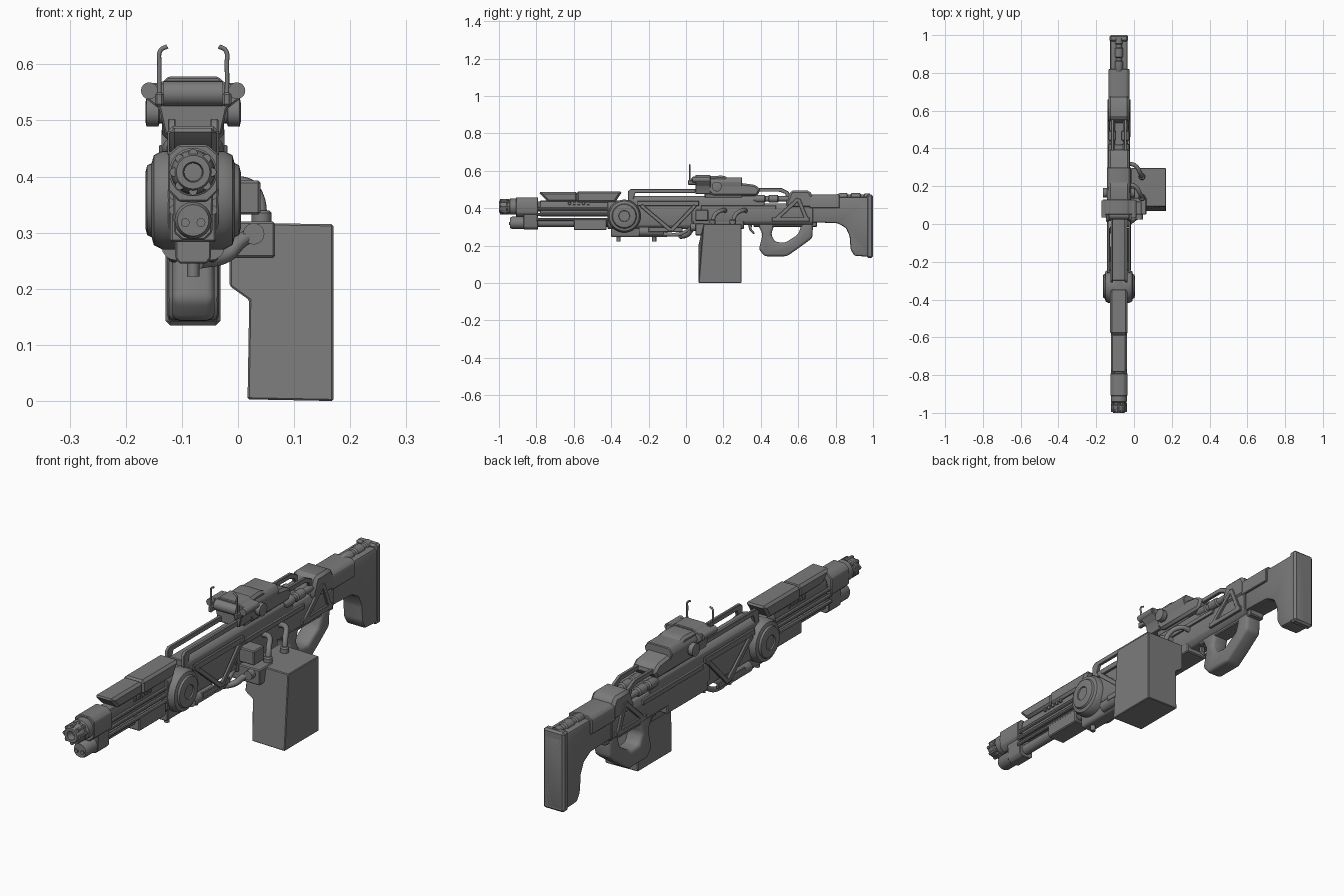
import bpy, bmesh
from math import sin, cos, pi, radians
from mathutils import Vector

cube = bpy.data.objects.get("Cube")
if cube:
    bpy.data.objects.remove(cube, do_unlink=True)

CX = -0.08   # centre line of the long body
grey = bpy.data.materials.new("gunmetal_grey")
grey.use_nodes = True
grey.diffuse_color = (0.2, 0.2, 0.2, 1)
grey.node_tree.nodes["Principled BSDF"].inputs["Base Color"].default_value = grey.diffuse_color


def finish(name, bm, bevel=0, segments=1):
    """Bevel, clean up and link a bmesh as a named part."""
    if bevel:
        edges = [e for e in bm.edges if e.calc_face_angle(0) > 0.3]
        bmesh.ops.bevel(bm, geom=edges, offset=bevel, segments=segments,
                        profile=0.5, affect='EDGES', clamp_overlap=True)
    bmesh.ops.recalc_face_normals(bm, faces=bm.faces)
    mesh = bpy.data.meshes.new(name)
    bm.to_mesh(mesh)
    bm.free()
    mesh.polygons.foreach_set("use_smooth", [True] * len(mesh.polygons))
    mesh.set_sharp_from_angle(angle=radians(32))
    mesh.materials.append(grey)
    part = bpy.data.objects.new(name, mesh)
    bpy.context.collection.objects.link(part)
    return part


def extrude(name, points, direction, bevel=0, segments=1):
    """Extrude a flat polygon along a vector."""
    bm = bmesh.new()
    face = bm.faces.new([bm.verts.new(p) for p in points])
    moved = bmesh.ops.extrude_face_region(bm, geom=[face])["geom"]
    verts = [v for v in moved if isinstance(v, bmesh.types.BMVert)]
    bmesh.ops.translate(bm, verts=verts, vec=direction)
    bmesh.ops.recalc_face_normals(bm, faces=bm.faces)
    return finish(name, bm, bevel, segments)


def side(name, profile, half, off=0, bevel=0.005, segments=1):
    """Side profile (y, z) given a width about the centre line."""
    pts = [(CX + off - half, y, z) for y, z in profile]
    return extrude(name, pts, (2 * half, 0, 0), bevel, segments)


def section(name, profile, y0, y1, bevel=0.003):
    """Half cross-section (x, z), mirrored and run along y."""
    whole = profile + [(-x, z) for x, z in reversed(profile)]
    return extrude(name, [(CX + x, y0, z) for x, z in whole], (0, y1 - y0, 0), bevel)


def box(name, y0, y1, z0, z1, half, off=0, bevel=0.004):
    return side(name, [(y0, z0), (y1, z0), (y1, z1), (y0, z1)], half, off, bevel)


def lathe(name, profile, centre, axis='y', sides=24):
    """Turn (distance, radius) pairs about an axis."""
    bm, rings = bmesh.new(), []
    for t, r in profile:
        ring = []
        for i in range(sides):
            u, v = r * cos(2 * pi * i / sides), r * sin(2 * pi * i / sides)
            local = {'x': (t, u, v), 'y': (u, t, v), 'z': (u, v, t)}[axis]
            ring.append(bm.verts.new(Vector(local) + Vector(centre)))
        rings.append(ring)
    for a, b in zip(rings, rings[1:]):
        for i in range(sides):
            j = (i + 1) % sides
            bm.faces.new((a[i], a[j], b[j], b[i]))
    bm.faces.new(rings[0])
    bm.faces.new(rings[-1])
    return finish(name, bm)


def rod(name, y0, y1, x, z, r, sides=16):
    return lathe(name, [(y0, r), (y1, r)], (CX + x, 0, z), sides=sides)


def tube(name, points, r):
    """Smooth round hose through a few points."""
    curve = bpy.data.curves.new(name, 'CURVE')
    curve.dimensions, curve.bevel_depth, curve.bevel_resolution = '3D', r, 3
    curve.use_fill_caps = True
    spline = curve.splines.new('BEZIER')
    spline.bezier_points.add(len(points) - 1)
    for bp, p in zip(spline.bezier_points, points):
        bp.co = p
        bp.handle_left_type = bp.handle_right_type = 'AUTO'
    spline.resolution_u = 6
    curve.materials.append(grey)
    part = bpy.data.objects.new(name, curve)
    bpy.context.collection.objects.link(part)


def bar(name, a, b, width, off):
    """Flat truss strip between two (y, z) points."""
    a, b = Vector(a), Vector(b)
    n = (b - a).orthogonal().normalized() * width / 2
    side(name, [a + n, b + n, b - n, a - n], 0.006, off, 0.002)


# Shoulder stock
side("stock", [(.66, .46), (.97, .46), (1, .45), (1, .14), (.9, .145), (.88, .18), (.875, .25),
               (.855, .295), (.81, .32), (.66, .325)], .046, bevel=.01, segments=2)
box("butt_pad", .965, 1, .135, .472, .049, bevel=.008)
section("stock_hood", [(.055, .4), (.055, .46), (.04, .472)], .66, .82)
lathe("stock_buffer", [(.8, .012), (.82, .022), (.86, .022), (.865, .016), (.88, .016), (.885, .022),
                       (.93, .022), (.935, .016), (.95, .016), (.955, .02), (.985, .02)], (CX, 0, .458))

# Receiver and rear housing
section("receiver", [(.035, .31), (.052, .33), (.052, .4), (.04, .425)], .03, .68)
section("receiver_spine", [(.045, .41), (.045, .45), (.03, .465)], -.3, .42)
side("rear_housing", [(.53, .42), (.56, .495), (.66, .495), (.68, .46), (.68, .4), (.55, .4)], .056, bevel=.012)
box("receiver_lower", .36, .7, .3, .33, .035)
box("magazine_well", .04, .31, .29, .34, .05)

# Grip with thumb loop, and trigger
side("grip", [(.38, .32), (.41, .26), (.39, .18), (.42, .143), (.54, .143), (.6, .185), (.675, .24),
              (.68, .32), (.62, .32), (.6, .26), (.53, .215), (.475, .22), (.455, .26), (.475, .32)],
     .038, bevel=.014, segments=3)
side("trigger", [(.33, .32), (.355, .32), (.35, .29), (.37, .265), (.36, .262), (.338, .285)], .008, bevel=.002)

# Sight
section("sight_mount", [(.035, .45), (.045, .49), (.065, .54), (.05, .565)], .1, .3)
side("sight_body", [(.11, .5), (.11, .57), (.2, .575), (.24, .555), (.29, .535), (.37, .525), (.4, .5),
                    (.38, .465), (.14, .465)], .055, bevel=.01)
section("sight_front", [(.05, .475), (.06, .52), (.085, .54), (.085, .565), (.055, .568), (.045, .578)], .05, .13)
lathe("sight_lens", [(-.053, .022), (.053, .022)], (CX, .047, .548), 'x')
lathe("sight_knobs", [(-.085, .017), (-.083, .026), (-.062, .026), (-.06, .02), (.06, .02),
                      (.062, .026), (.083, .026), (.085, .017)], (CX, .165, .515), 'x')

# Core around the barrels
section("front_core", [(.03, .29), (.045, .31), (.045, .42), (.035, .44)], -.42, .06)
section("barrel_tray", [(.028, .355), (.034, .365), (.034, .42), (.028, .44)], -.78, -.4)
section("lower_housing", [(.025, .245), (.032, .255), (.032, .31)], -.4, -.1)
box("lower_guard", -.6, -.425, .283, .345, .041)
for i, y in enumerate((-.36, -.17)):
    lathe(f"lower_plug_{i}", [(.222, .011), (.26, .011)], (CX, y, 0), 'z', 12)

# Top cover in two sections
side("cover_front", [(-.79, .487), (-.58, .487), (-.58, .435), (-.74, .435)], .043, bevel=.01)
side("cover_rear", [(-.585, .49), (-.34, .49), (-.38, .43), (-.585, .43)], .046, bevel=.01)

# Barrels, clamp and muzzles
rod("upper_barrel", -.96, -.4, 0, .408, .027)
rod("lower_barrel", -.9, -.3, 0, .322, .022)
lathe("upper_muzzle", [(-.9, .036), (-.91, .043), (-.94, .043), (-.945, .036), (-.955, .036), (-.96, .04),
                       (-.985, .038), (-1, .03), (-1, .018), (-.97, .016)], (CX, 0, .408))
lathe("lower_muzzle", [(-.8, .033), (-.93, .033), (-.94, .028)], (CX, 0, .322))
for s in (-1, 1):
    rod("lower_bore", -.946, -.93, s * .014, .318, .008, 10)
for i in range(8):
    a = pi * i / 4
    rod(f"muzzle_rib_{i}", -.995, -.945, .034 * cos(a), .408 + .034 * sin(a), .008, 8)
section("muzzle_clamp", [(.025, .355), (.045, .375), (.045, .44), (.025, .457)], -.91, -.79)
section("clamp_link", [(.02, .287), (.034, .3), (.036, .38)], -.87, -.79)

# Details repeated on both sides
for s, tag in ((1, "left"), (-1, "right")):
    # Round side drums
    lathe(f"drum_{tag}", [(s * t, r) for t, r in ((.02, .088), (.055, .088), (.07, .08), (.074, .066),
          (.082, .062), (.085, .05), (.085, .03), (.08, .028))], (CX, -.33, .358), 'x', 32)
    # Rods and vents beside the barrels
    for k, z in enumerate((.395, .367, .34)):
        rod(f"side_rod_{k}_{tag}", -.8, -.4, s * .034, z, .009, 10)
    for k in range(5):
        y = -.63 + k * .025
        box(f"vent_{k}_{tag}", y, y + .014, .418, .434, .004, s * .036, .001)
    # Top rails with end legs
    side(f"top_rail_{tag}", [(-.31, .44), (-.31, .49), (-.295, .503), (.05, .503), (.05, .482), (-.27, .482),
                             (-.285, .44)], .007, s * .038, .002)
    side(f"rear_rail_{tag}", [(.36, .488), (.36, .508), (.51, .508), (.55, .488), (.56, .44), (.54, .44),
                              (.53, .477), (.5, .488)], .007, s * .034, .002)
    # Twin gas cylinders ahead of the rear housing
    lathe(f"gas_cylinder_{tag}", [(.36, .012), (.38, .02), (.42, .02), (.425, .014), (.44, .014), (.445, .02),
                                  (.49, .02), (.495, .014), (.55, .014)], (CX + s * .035, 0, .45), sides=16)
    # Truss frames
    low, rear = (-.08, .28), (.6, .45)
    bar(f"front_truss_a_{tag}", (-.24, .415), low, .02, s * .058)
    bar(f"front_truss_b_{tag}", (.05, .415), low, .02, s * .058)
    bar(f"front_truss_top_{tag}", (-.26, .425), (.07, .425), .025, s * .056)
    bar(f"front_truss_foot_{tag}", (-.2, .285), (-.02, .285), .025, s * .052)
    bar(f"rear_truss_a_{tag}", (.48, .34), rear, .02, s * .055)
    bar(f"rear_truss_b_{tag}", (.645, .34), rear, .02, s * .055)
    bar(f"rear_truss_base_{tag}", (.46, .34), (.66, .34), .022, s * .055)
    bar(f"receiver_strip_{tag}", (.08, .405), (.48, .405), .02, s * .053)
    # Lower bulges and hose under the front body
    rod(f"lower_pod_{tag}", -.25, -.12, s * .032, .275, .024)
    tube(f"under_hose_{tag}", [(CX + s * .03, -.13, .262), (CX + s * .035, -.03, .262),
                               (CX + s * .03, .05, .305)], .011)
    # Sight side rods and hooked posts
    rod(f"sight_side_rod_{tag}", .035, .125, s * .078, .553, .015)
    tube(f"sight_post_{tag}", [(CX + s * .06, .02, .53), (CX + s * .06, .02, .6),
                               (CX + s * .058, .02, .625), (CX + s * .046, .02, .632)], .004)
    box(f"post_foot_{tag}", .01, .06, .525, .55, .008, s * .06)

# Side-slung ammunition box with sloped shoulder
drum = [(-.015, .318), (.17, .315), (.17, 0), (.017, .003), (.02, .18), (-.015, .205)]
ammo = extrude("ammo_box", [(x, .068, z) for x, z in drum], (0, .228, 0), .003)
for v in ammo.data.vertices:
    if v.co.z > .29 and v.co.y < .1:
        v.co.y += .025
box("feed_block", .05, .14, .255, .32, .07, .076)
box("feed_bracket", .05, .12, .332, .393, .036, .084)
for i, y in enumerate((.14, .25)):
    tube(f"feed_hose_{i}", [(-.035, y + .07, .385), (.005, y + .06, .39), (.035, y + .015, .365),
                            (.042, y, .31)], .011)
    lathe(f"hose_collar_{i}", [(.31, .018), (.335, .018), (.34, .013)], (.042, y, 0), 'z', 12)
tube("front_hose", [(.03, .045, .3), (.005, .03, .285), (-.02, .01, .26), (-.07, -.03, .248)], .013)
lathe("front_hose_collar", [(.025, .019), (.06, .019)], (.028, 0, .298))
